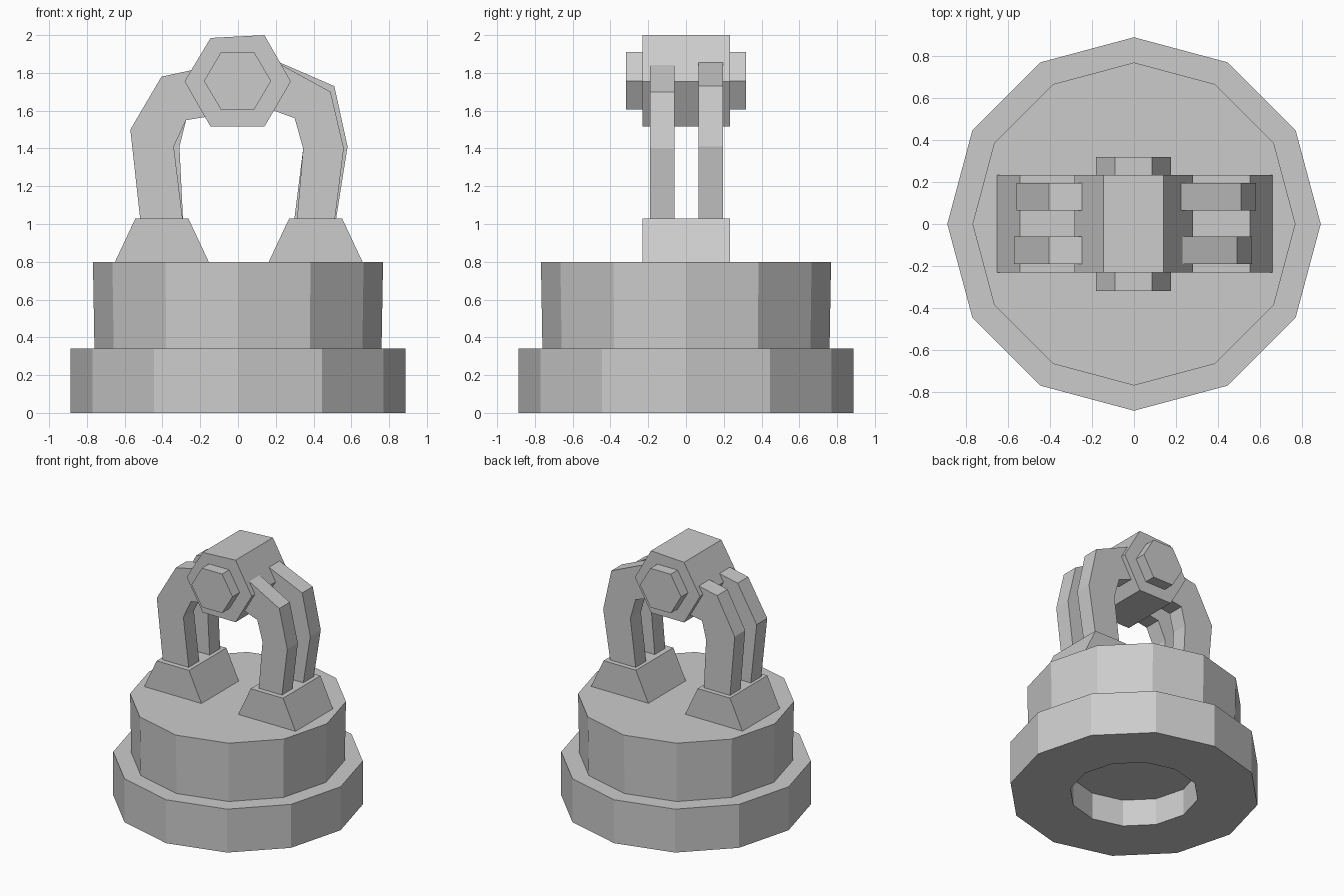
import bpy
import bmesh
import math

if "Cube" in bpy.data.objects:
    bpy.data.objects.remove(bpy.data.objects["Cube"], do_unlink=True)

grey = bpy.data.materials.new("plain_grey")
grey.use_nodes = True
grey.diffuse_color = (0.6, 0.6, 0.6, 1)
grey.node_tree.nodes["Principled BSDF"].inputs["Base Color"].default_value = (0.6, 0.6, 0.6, 1)


def finish(name, bm):
    bmesh.ops.recalc_face_normals(bm, faces=bm.faces)
    mesh = bpy.data.meshes.new(name)
    bm.to_mesh(mesh)
    bm.free()
    mesh.materials.append(grey)
    obj = bpy.data.objects.new(name, mesh)
    bpy.context.collection.objects.link(obj)
    return obj


def turned(name, profile, sides=12):
    """Turn a closed-ended (radius, z) profile round the z axis."""
    bm = bmesh.new()
    rings = []
    for r, z in profile:
        rings.append([bm.verts.new((r * math.cos(math.tau * i / sides),
                                    r * math.sin(math.tau * i / sides), z))
                      for i in range(sides)])
    for a, b in zip(rings, rings[1:]):
        for i in range(sides):
            j = (i + 1) % sides
            bm.faces.new((a[i], a[j], b[j], b[i]))
    bm.faces.new(rings[0])
    bm.faces.new(rings[-1])
    return finish(name, bm)


def slab(name, outline, y0, y1):
    """Extrude an (x, z) outline from y0 to y1."""
    bm = bmesh.new()
    face = bm.faces.new([bm.verts.new((x, y0, z)) for x, z in outline])
    out = bmesh.ops.extrude_face_region(bm, geom=[face])
    verts = [v for v in out["geom"] if isinstance(v, bmesh.types.BMVert)]
    bmesh.ops.translate(bm, verts=verts, vec=(0, y1 - y0, 0))
    return finish(name, bm)


# Stepped round base with a recess underneath
turned("base", [(0.457, 0.21), (0.457, 0), (0.888, 0), (0.888, 0.34)])
turned("drum", [(0.76, 0.34), (0.768, 0.80)])

# Sloped feet
for side, shift in (("right", -0.403), ("left", 0.411)):
    slab(side + "_foot", [(shift - 0.248, 0.80), (shift + 0.248, 0.80),
                          (shift + 0.14, 1.03), (shift - 0.14, 1.03)], -0.23, 0.232)

# Paired bent arms, each side has its own bend
right_arm = [(-0.515, 1.0), (-0.57, 1.50), (-0.405, 1.78), (-0.15, 1.835),
             (-0.15, 1.57), (-0.275, 1.55), (-0.34, 1.41), (-0.29, 1.0)]
left_front = [(0.51, 1.0), (0.56, 1.40), (0.49, 1.70), (0.18, 1.87),
              (0.15, 1.615), (0.30, 1.56), (0.345, 1.40), (0.31, 1.0)]
left_back = [(0.515, 1.0), (0.58, 1.41), (0.51, 1.73), (0.18, 1.873),
             (0.15, 1.615), (0.30, 1.56), (0.345, 1.40), (0.295, 1.0)]
slab("right_front_arm", right_arm, -0.19, -0.06)
slab("right_back_arm", [(x + (0.03 if z == 1.41 else 0.012 if z == 1.50 else 0), z)
                        for x, z in right_arm], 0.065, 0.195)
slab("left_front_arm", left_front, -0.19, -0.06)
slab("left_back_arm", left_back, 0.065, 0.195)

# Hexagonal head and the pin through it
slab("head", [(-0.283, 1.755), (-0.145, 1.985), (0.14, 2.0),
              (0.28, 1.755), (0.14, 1.515), (-0.145, 1.515)], -0.23, 0.232)
slab("pin", [(-0.18, 1.757), (-0.09, 1.91), (0.085, 1.91),
             (0.175, 1.757), (0.085, 1.605), (-0.09, 1.605)], -0.318, 0.318)
